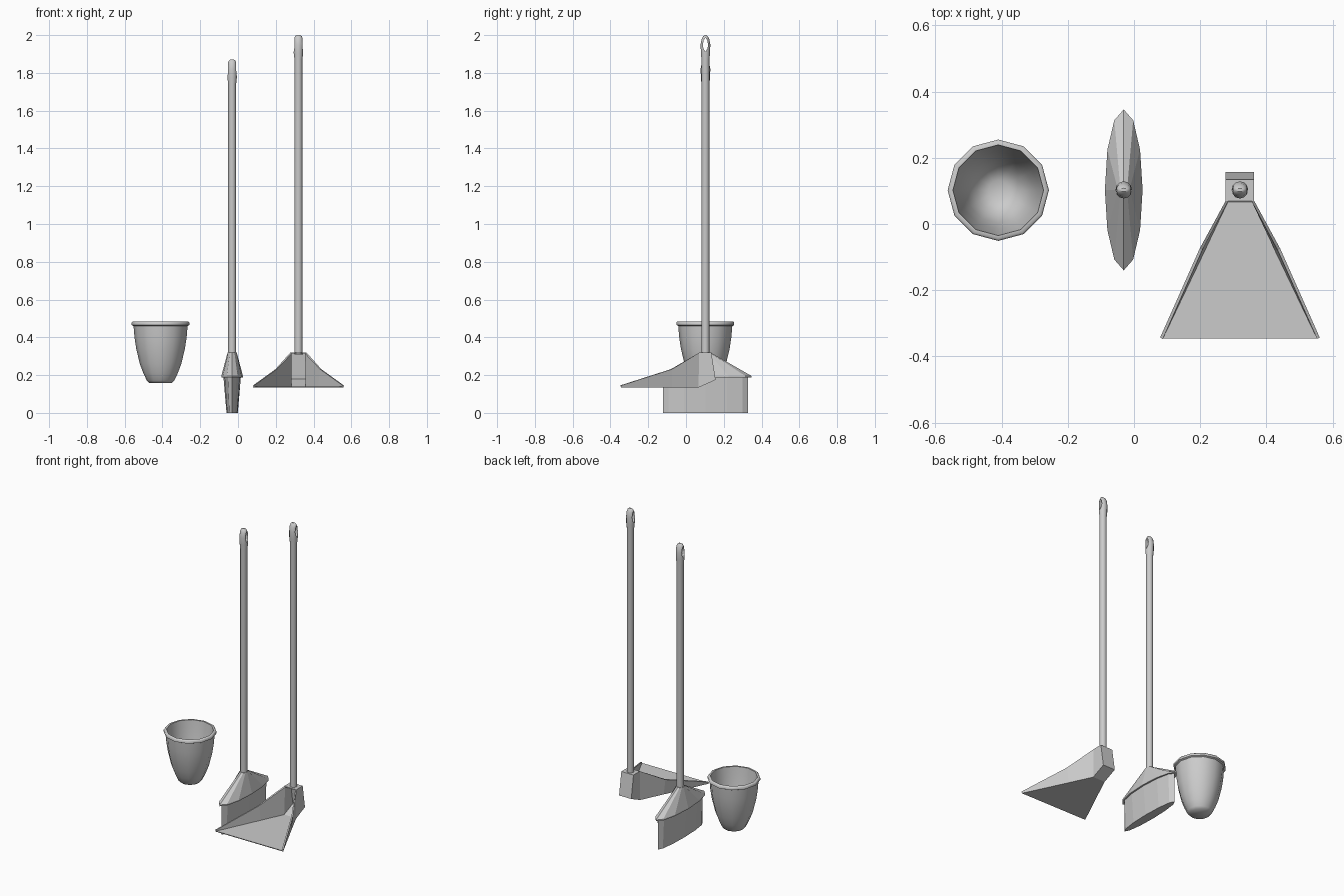
import bpy, bmesh, math

if "Cube" in bpy.data.objects:
    bpy.data.objects.remove(bpy.data.objects["Cube"])


def finish(name, bm, smooth=None):
    bmesh.ops.recalc_face_normals(bm, faces=bm.faces)
    mesh = bpy.data.meshes.new(name)
    bm.to_mesh(mesh)
    bm.free()
    ob = bpy.data.objects.new(name, mesh)
    bpy.context.collection.objects.link(ob)
    bpy.ops.object.select_all(action='DESELECT')
    ob.select_set(True)
    bpy.context.view_layer.objects.active = ob
    if smooth:
        bpy.ops.object.shade_smooth_by_angle(angle=math.radians(smooth))
    return ob


def loft(name, cx, cy, rings, sides=12, smooth=None):
    """Stack of elliptical rings (rx, ry, z) with closed ends."""
    bm = bmesh.new()
    loops = []
    for rx, ry, z in rings:
        loops.append([bm.verts.new((cx + rx * math.cos(2 * math.pi * i / sides),
                                    cy + ry * math.sin(2 * math.pi * i / sides), z))
                      for i in range(sides)])
    for a, b in zip(loops, loops[1:]):
        for i in range(sides):
            j = (i + 1) % sides
            bm.faces.new((a[i], a[j], b[j], b[i]))
    bm.faces.new(loops[0][::-1])
    bm.faces.new(loops[-1])
    return finish(name, bm, smooth)


def handle(name, cx, cy, bottom, top):
    """Pole with a swollen grip and a pointed hanging eye through it."""
    ob = loft(name, cx, cy, [
        (.021, .021, bottom), (.021, .021, top - .13), (.025, .024, top - .095),
        (.025, .026, top - .05), (.023, .020, top - .02),
        (.018, .012, top - .006), (.010, .005, top)], 12, 40)
    bm = bmesh.new()
    eye = [(0, -.088), (.011, -.07), (.014, -.05), (.009, -.027), (0, -.014),
           (-.009, -.027), (-.014, -.05), (-.011, -.07)]
    face = bm.faces.new([bm.verts.new((cx - .05, cy + y, top + z)) for y, z in eye])
    ext = bmesh.ops.extrude_face_region(bm, geom=[face])['geom']
    bmesh.ops.translate(bm, vec=(.1, 0, 0),
                        verts=[v for v in ext if isinstance(v, bmesh.types.BMVert)])
    cutter = finish(name + "_eye_cutter", bm)
    cutter.hide_render = True
    mod = ob.modifiers.new("eye", 'BOOLEAN')
    mod.object = cutter
    mod.operation = 'DIFFERENCE'
    mod.solver = 'EXACT'
    bpy.context.view_layer.objects.active = ob
    bpy.ops.object.modifier_apply(modifier="eye")
    bpy.data.objects.remove(cutter)
    return ob


# Bucket: outer wall, rim, then inner wall
bucket = [(.06, .158), (.073, .172), (.091, .21), (.110, .26), (.129, .34), (.138, .40),
          (.143, .46), (.153, .465), (.153, .478), (.148, .483), (.137, .483),
          (.132, .44), (.118, .34), (.099, .26), (.066, .19), (.03, .172)]
loft("bucket", -.41, .102, [(r, r, z) for r, z in bucket], 12, 50)

# Broom: tapered bristles, flared cap, handle
BX, BY = -.031, .103
loft("broom_bristles", BX, BY, [(.03, .226, 0), (.046, .226, .19)])
loft("broom_cap", BX, BY, [(.057, .243, .188), (.057, .243, .196), (.024, .026, .32)])
handle("broom_handle", BX, BY, .31, 1.87)

# Dustpan: open U-shaped stations widening to the front, roofed socket at the back
PX = .32
bm = bmesh.new()
# each station: bottom (half width, y, z), top (half width, y, z)
stations = [((.239, -.343, .134), (.241, -.343, .145)),
            ((.110, -.075, .134), (.122, -.075, .231)),
            ((.043, .066, .134), (.043, .070, .319)),
            ((.043, .157, .175), (.043, .134, .319))]
rows = []
for (bw, by, bz), (tw, ty, tz) in stations:
    rows.append([bm.verts.new(p) for p in (
        (PX - tw, ty, tz), (PX - bw, by, bz), (PX + bw, by, bz), (PX + tw, ty, tz))])
for a, b in zip(rows, rows[1:]):
    for i in range(3):
        bm.faces.new((a[i], a[i + 1], b[i + 1], b[i]))
a, b = rows[-2:]
bm.faces.new((a[3], a[0], b[0], b[3]))
bm.faces.new(b)
bm.faces.ensure_lookup_table()
pan = finish("dustpan", bm)
# make the floor face down so the thickness grows inward
floor = min(pan.data.polygons, key=lambda p: p.center.z)
if floor.normal.z > 0:
    pan.data.flip_normals()
shell = pan.modifiers.new("thickness", 'SOLIDIFY')
shell.thickness = .009
shell.offset = -1
handle("dustpan_handle", PX, BY, .31, 2.0)
